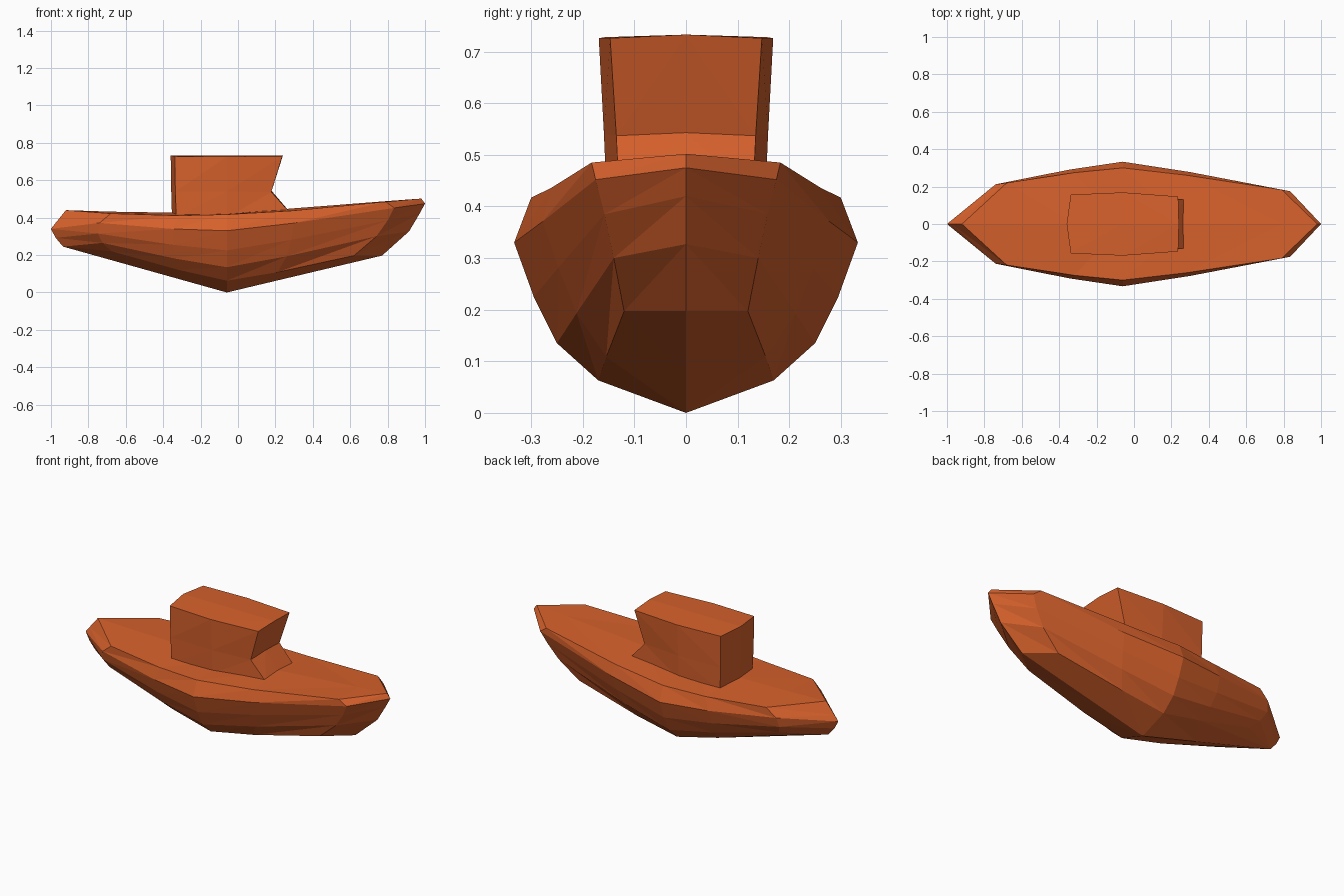
import bpy, bmesh
from mathutils import Vector

if "Cube" in bpy.data.objects:
    bpy.data.objects.remove(bpy.data.objects["Cube"])

mat = bpy.data.materials.new("orange_paint")
mat.diffuse_color = (0.68, 0.12, 0.025, 1)
mat.use_nodes = True
mat.node_tree.nodes["Principled BSDF"].inputs["Base Color"].default_value = mat.diffuse_color


def half_skin(name, rows):
    """Skin a grid of points on the +y side, then mirror it across y."""
    bm = bmesh.new()
    grid = [[bm.verts.new(p) for p in row] for row in rows]
    for a, b in zip(grid, grid[1:]):
        for i in range(len(a) - 1):
            # two triangles per cell keep every facet flat
            for tri in ((a[i], b[i], b[i + 1]), (a[i], b[i + 1], a[i + 1])):
                bm.faces.new(tri)
    half = list(bm.verts) + list(bm.edges) + list(bm.faces)
    bmesh.ops.mirror(bm, geom=half, axis='Y', merge_dist=-1)
    bmesh.ops.remove_doubles(bm, verts=bm.verts, dist=0.0005)
    bmesh.ops.dissolve_degenerate(bm, edges=bm.edges, dist=0.0001)
    bmesh.ops.recalc_face_normals(bm, faces=bm.faces)
    mesh = bpy.data.meshes.new(name)
    bm.to_mesh(mesh)
    bm.free()
    mesh.materials.append(mat)
    obj = bpy.data.objects.new(name, mesh)
    bpy.context.collection.objects.link(obj)
    return obj


def between(a, b, t, grow=1.03, sag=0.008):
    """Slightly fuller station between two hull stations."""
    out = []
    for p, q in zip(a, b):
        v = Vector(p).lerp(Vector(q), t)
        out.append((v.x, v.y * grow, v.z - (sag if v.y > 0 else 0)))
    return out


# Hull stations, keel -> chines -> rail -> deck centre
stern_tip = [(-.935, 0, .245), (-.935, 0, .245), (-.975, 0, .292), (-1, 0, .34),
             (-.975, 0, .372), (-.92, 0, .44), (-.92, 0, .44)]
stern = [(-.935, 0, .245), (-.675, .13, .22), (-.725, .167, .265), (-.75, .195, .315),
         (-.74, .212, .372), (-.68, .22, .422), (-.68, 0, .432)]
mid = [(-.06, 0, 0), (-.06, .17, .063), (-.06, .25, .135), (-.06, .295, .225),
       (-.06, .333, .33), (-.06, .30, .417), (-.06, 0, .422)]
bow = [(.77, 0, .197), (.62, .12, .197), (.74, .14, .30), (.80, .158, .385),
       (.835, .175, .452), (.79, .183, .485), (.79, 0, .488)]
bow_tip = [(.77, 0, .197), (.77, 0, .197), (.915, 0, .327), (.97, 0, .42),
           (1, 0, .475), (.98, 0, .502), (.98, 0, .502)]

half_skin("hull", [stern_tip, stern, between(mid, stern, .42), mid,
                   between(mid, bow, .4), bow, bow_tip])

# Cabin rings from stern centre round to the raked front
cabin_base = [(-.353, 0, .40), (-.33, .152, .40), (-.06, .153, .40), (.275, .13, .43), (.277, 0, .43)]
cabin_waist = [(-.357, 0, .54), (-.335, .155, .54), (-.06, .159, .54), (.178, .135, .537), (.18, 0, .543)]
cabin_top = [(-.36, 0, .733), (-.338, .157, .728), (-.06, .169, .726), (.236, .147, .726), (.24, 0, .732)]
roof_middle = [(x, 0, .733) for x in (-.36, -.338, -.06, .236, .24)]
half_skin("cabin", [cabin_base, cabin_waist, cabin_top, roof_middle])
